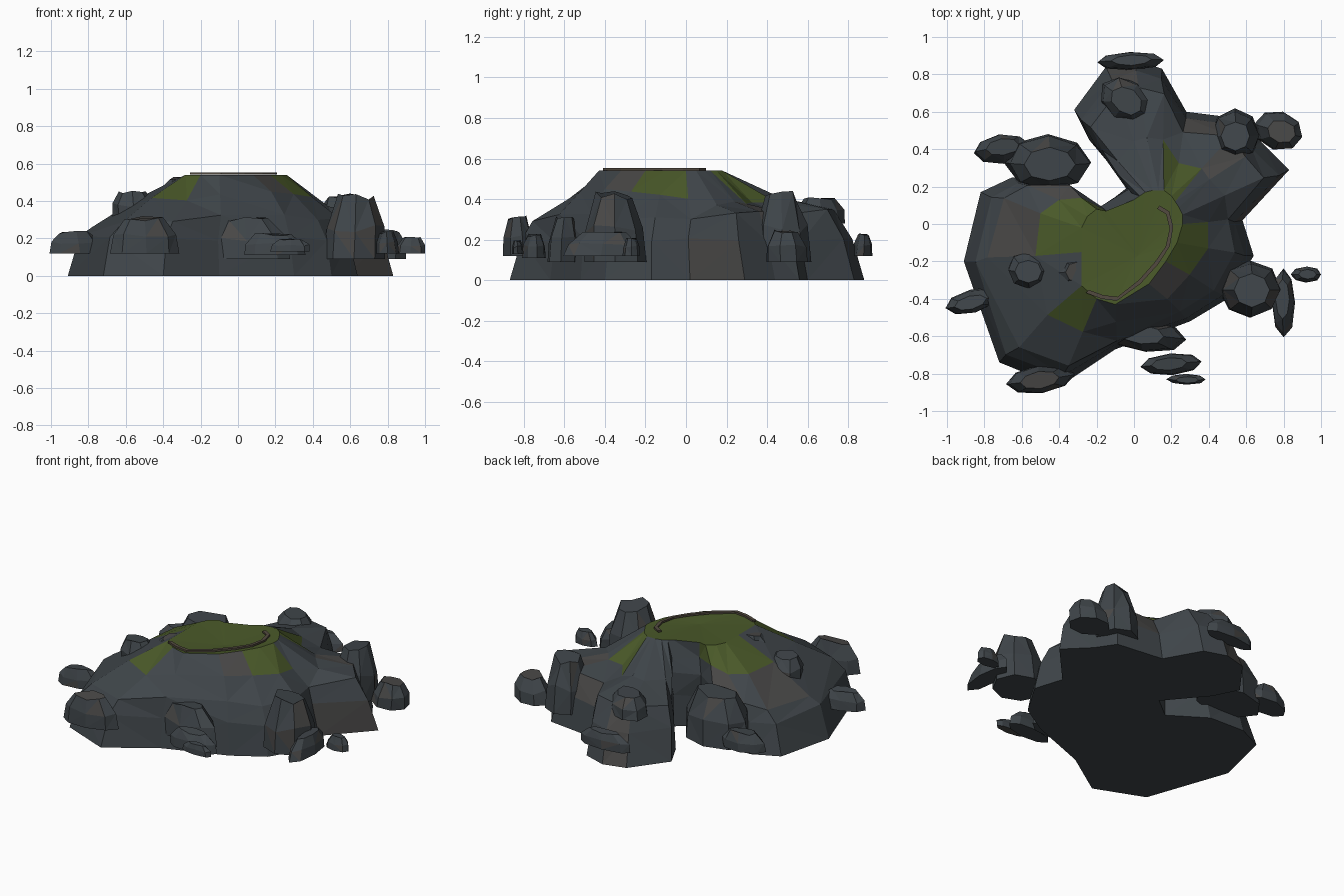
import bpy, bmesh, math, random
from mathutils import Vector

if "Cube" in bpy.data.objects:
    bpy.data.objects.remove(bpy.data.objects["Cube"])

random.seed(4)


def material(name, rgb):
    m = bpy.data.materials.new(name)
    m.diffuse_color = (*rgb, 1)
    m.use_nodes = True
    m.node_tree.nodes["Principled BSDF"].inputs["Base Color"].default_value = m.diffuse_color
    return m


stone = material("dark_stone", (0.050, 0.060, 0.068))
worn = material("worn_stone", (0.066, 0.064, 0.062))
moss = material("moss", (0.068, 0.100, 0.022))
earth = material("earth", (0.085, 0.068, 0.050))


def finish(name, bm, mats):
    bmesh.ops.recalc_face_normals(bm, faces=bm.faces)
    mesh = bpy.data.meshes.new(name)
    bm.to_mesh(mesh)
    bm.free()
    for m in mats:
        mesh.materials.append(m)
    ob = bpy.data.objects.new(name, mesh)
    bpy.context.collection.objects.link(ob)
    return ob


# Island body: base outline x, y / plateau rim x, y / shoulder height / ledge height
outline = [
    (.58, .02, .26, .0, .31, .41), (.83, .29, .26, .05, .33, .37),
    (.68, .44, .24, .09, .33, .38), (.60, .56, .22, .12, .33, .38),
    (.28, .60, .20, .15, .33, .39), (.15, .83, .16, .18, .34, .39),
    (.0, .88, .13, .18, .34, .40), (-.15, .84, .10, .18, .34, .38),
    (-.32, .61, .06, .17, .32, .37), (-.24, .45, .03, .15, .30, .38),
    (-.03, .20, .0, .13, .35, .44), (-.17, .09, -.15, .07, .35, .45),
    (-.40, .24, -.20, .08, .35, .45), (-.65, .25, -.25, .04, .30, .43),
    (-.82, .17, -.28, -.02, .27, .42), (-.91, -.20, -.28, -.15, .27, .43),
    (-.72, -.74, -.28, -.33, .28, .42), (-.40, -.87, -.20, -.40, .29, .40),
    (-.10, -.67, -.10, -.43, .32, .44), (.30, -.52, .08, -.32, .32, .44),
    (.50, -.40, .17, -.20, .31, .43), (.64, -.17, .23, -.10, .31, .43),
]
n = len(outline)
bm = bmesh.new()
rings = []
for level, f in enumerate((0, .10, .22, .60, 1)):
    ring = []
    for bx, by, px, py, zs, zm in outline:
        z = (0, .20, zs, zm, .54)[level]
        j = .012 if 0 < level < 4 else 0
        ring.append(bm.verts.new((bx + (px - bx) * f + random.uniform(-j, j),
                                  by + (py - by) * f + random.uniform(-j, j),
                                  z + random.uniform(-j, j))))
    rings.append(ring)
mossy = {3, 4, 11, 12, 13, 14, 16, 20, 21}
for k in range(4):
    for i in range(n):
        q = (i + 1) % n
        face = bm.faces.new((rings[k][i], rings[k][q], rings[k + 1][q], rings[k + 1][i]))
        face.material_index = 1 if k == 3 and i in mossy else 2 * (random.random() < .12)
bm.faces.new(rings[0][::-1])
# Mossy plateau with a shallow dip
dip = bm.verts.new((.02, -.17, .525))
for i in range(n):
    bm.faces.new((rings[4][i], rings[4][(i + 1) % n], dip)).material_index = 1
bmesh.ops.triangulate(bm, faces=[f for f in bm.faces if len(f.verts) == 4])
finish("island_body", bm, (stone, moss, worn))


# Boulders: flat-bottomed faceted stones
def boulder(name, x, y, rx, ry, z0, z1, turn=0, sides=8):
    bm = bmesh.new()
    rings = []
    off = Vector((random.uniform(-.15, .15), random.uniform(-.15, .15)))
    for h, r in ((0, 1), (.55, .93), (1, .58)):
        ring = []
        for i in range(sides):
            a = 2 * math.pi * i / sides
            s = r * random.uniform(.92, 1.0)
            u = (math.cos(a) * s + off.x * h) * rx
            v = (math.sin(a) * s + off.y * h) * ry
            t = math.radians(turn)
            lift = random.uniform(-.14, 0) if h else 0
            ring.append(bm.verts.new((x + u * math.cos(t) - v * math.sin(t),
                                      y + u * math.sin(t) + v * math.cos(t),
                                      z0 + (z1 - z0) * (h + lift))))
        rings.append(ring)
    for a, b in zip(rings, rings[1:]):
        for i in range(sides):
            q = (i + 1) % sides
            bm.faces.new((a[i], a[q], b[q], b[i]))
    bm.faces.new(rings[0][::-1])
    bm.faces.new(rings[-1])
    bmesh.ops.triangulate(bm, faces=[f for f in bm.faces if len(f.verts) == 4])
    for f in bm.faces:
        f.material_index = int(random.random() < .1)
    finish(name, bm, (stone, worn))


boulders = [
    ("north_stone", -.02, .87, .19, .05, .12, .23, 2),
    ("northwest_boulder", -.46, .33, .24, .16, .09, .43, 0),
    ("northwest_stone", -.71, .40, .16, .08, .12, .24, 8),
    ("northeast_boulder", .54, .48, .14, .14, .09, .44, 0),
    ("northeast_stone", .77, .50, .14, .11, .09, .25, -15),
    ("southeast_boulder", .62, -.35, .17, .16, .09, .44, 0),
    ("southeast_slab", .80, -.42, .065, .19, .12, .24, 0),
    ("east_stone", .92, -.27, .085, .045, .12, .21, 0),
    ("south_boulder", .07, -.60, .22, .09, .09, .32, -5),
    ("south_stone", .20, -.75, .17, .06, .11, .23, 5),
    ("south_pebble", .28, -.83, .11, .03, .13, .20, 0),
    ("southwest_boulder", -.50, -.83, .19, .08, .12, .32, 8),
    ("west_stone", -.86, -.41, .155, .065, .12, .24, 15),
    ("west_ledge_stone", -.55, -.24, .13, .11, .30, .46, 0),
    ("plateau_stone", -.30, -.27, .13, .10, .40, .53, 0),
    ("north_ledge_stone", -.04, .66, .16, .12, .28, .41, -35),
]
for b in boulders:
    boulder(*b)

# Worn earth path along the plateau edge
path = [(.13, .09), (.18, .06), (.20, -.02), (.18, -.12), (.12, -.21),
        (.03, -.31), (-.09, -.40), (-.17, -.39), (-.25, -.36)]
bm = bmesh.new()
pairs = []
for x, y in path:
    d = Vector((x + .04, y + .14)).normalized() * .011
    pairs.append([bm.verts.new((x + s * d.x, y + s * d.y, .547)) for s in (-1, 1)])
for a, b in zip(pairs, pairs[1:]):
    bm.faces.new((a[0], a[1], b[1], b[0]))
trail = finish("earth_path", bm, (earth,))
mod = trail.modifiers.new("thickness", "SOLIDIFY")
mod.thickness = .012
mod.offset = 0
